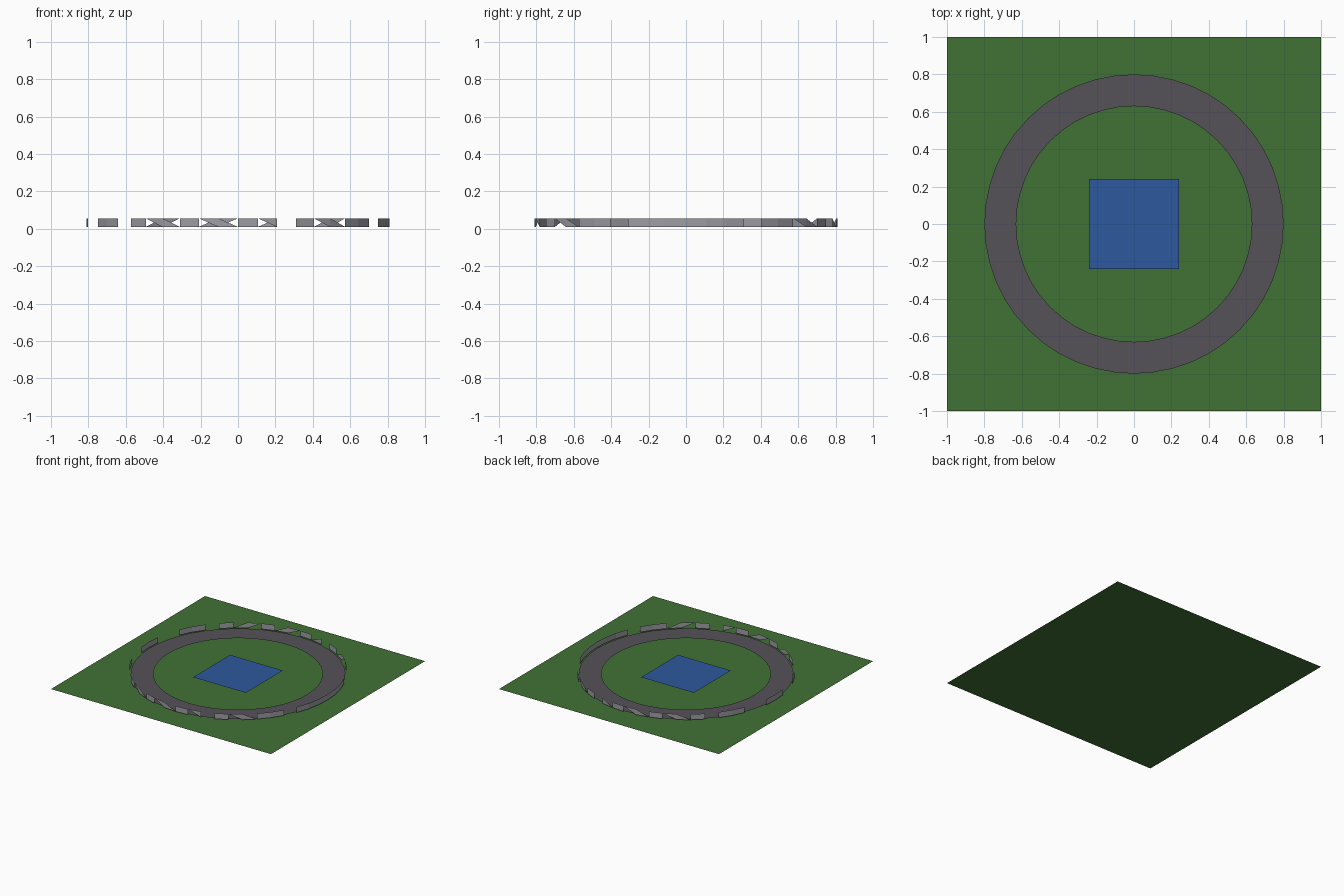
import bpy, bmesh, math

if "Cube" in bpy.data.objects:
    bpy.data.objects.remove(bpy.data.objects["Cube"])


def material(name, r, g, b):
    def lin(c):
        c /= 255
        return c / 12.92 if c <= 0.04045 else ((c + 0.055) / 1.055) ** 2.4
    m = bpy.data.materials.new(name)
    m.diffuse_color = (lin(r), lin(g), lin(b), 1)
    m.use_nodes = True
    m.node_tree.nodes["Principled BSDF"].inputs["Base Color"].default_value = m.diffuse_color
    return m


def finish(name, bm, mat):
    me = bpy.data.meshes.new(name)
    bm.to_mesh(me)
    bm.free()
    me.materials.append(mat)
    ob = bpy.data.objects.new(name, me)
    bpy.context.collection.objects.link(ob)
    return ob


def square(name, half, z, mat):
    bm = bmesh.new()
    bm.faces.new([bm.verts.new((sx * half, sy * half, z))
                  for sx, sy in ((-1, -1), (1, -1), (1, 1), (-1, 1))])
    finish(name, bm, mat)


grass = material("grass green", 65, 113, 53)
asphalt = material("asphalt grey", 85, 82, 88)
water = material("pool blue", 44, 88, 156)
rail_grey = material("barrier grey", 158, 156, 164)

N = 48


def around(bm, j, r, z):
    # index 0 is at the front (-y), counting towards +x
    a = 2 * math.pi * j / N
    return bm.verts.new((r * math.sin(a), -r * math.cos(a), z))


# Flat field and central pool
square("field", 1.0, 0.0, grass)
square("pool", 0.24, 0.01, water)

# Ring track
bm = bmesh.new()
inner = [around(bm, j, 0.63, 0.01) for j in range(N)]
outer = [around(bm, j, 0.80, 0.01) for j in range(N)]
for j in range(N):
    k = (j + 1) % N
    bm.faces.new((inner[j], outer[j], outer[k], inner[k]))
finish("track", bm, asphalt)

# Broken barrier: thin panels, F = whole panel, U / L = half panel, . = gap
pattern = "F..FF.FULFULFU.FULFF.FFF"   # front half, from -x round to +x
bm = bmesh.new()
low = [around(bm, j, 0.81, 0.01) for j in range(N)]
top = [around(bm, j, 0.81, 0.056) for j in range(N)]
swap = {"F": "F", ".": ".", "U": "L", "L": "U"}
for i, kind in enumerate(pattern):
    j = i - 12
    # the back half repeats the front half with the halves swapped
    for s, kd in ((j % N, kind), ((23 - j) % N, swap[kind])):
        e = (s + 1) % N
        if kd == "F":
            bm.faces.new((low[s], low[e], top[e], top[s]))
        elif kd == "U":
            bm.faces.new((top[s], low[e], top[e]))
        elif kd == "L":
            bm.faces.new((top[s], low[s], low[e]))
bmesh.ops.delete(bm, geom=[v for v in bm.verts if not v.link_faces], context='VERTS')
finish("barrier", bm, rail_grey)
